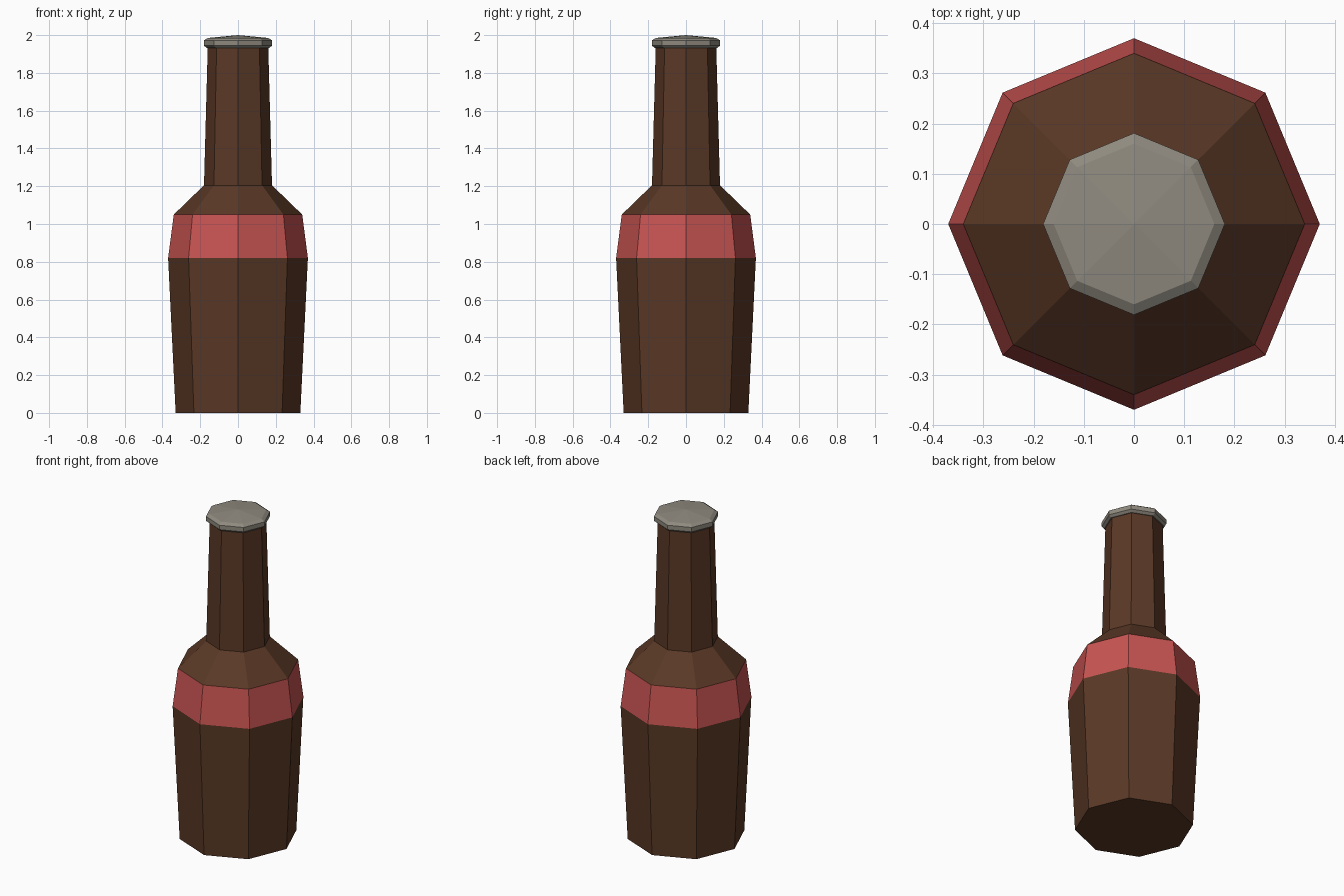
import bpy, bmesh, math

if "Cube" in bpy.data.objects:
    bpy.data.objects.remove(bpy.data.objects["Cube"])

SIDES = 8


def material(name, rgb):
    m = bpy.data.materials.new(name)
    m.diffuse_color = (*rgb, 1)
    m.use_nodes = True
    m.node_tree.nodes["Principled BSDF"].inputs["Base Color"].default_value = m.diffuse_color
    return m


def lathe(name, profile, mats, pick=lambda z: 0):
    """Spin a (radius, z) profile into a closed eight-sided solid."""
    bm = bmesh.new()
    rings = []
    for r, z in profile:
        if r == 0:
            rings.append([bm.verts.new((0, 0, z))] * SIDES)
        else:
            rings.append([bm.verts.new((r * math.cos(math.tau * i / SIDES),
                                        r * math.sin(math.tau * i / SIDES), z))
                          for i in range(SIDES)])
    for low, high in zip(rings, rings[1:]):
        for i in range(SIDES):
            j = (i + 1) % SIDES
            bm.faces.new(dict.fromkeys((low[i], low[j], high[j], high[i])))
    bm.faces.new(rings[0][::-1])
    if profile[-1][0] > 0:
        bm.faces.new(rings[-1])
    bmesh.ops.recalc_face_normals(bm, faces=bm.faces)
    for f in bm.faces:
        f.material_index = pick(f.calc_center_median().z)
    me = bpy.data.meshes.new(name)
    bm.to_mesh(me)
    bm.free()
    for m in mats:
        me.materials.append(m)
    ob = bpy.data.objects.new(name, me)
    bpy.context.collection.objects.link(ob)
    return ob


brown = material("brown_glass", (0.102, 0.040, 0.019))
red = material("red_label", (0.578, 0.089, 0.084))
grey = material("grey_metal", (0.275, 0.254, 0.212))

# Glass body with the label band between two rings
lathe("bottle_body",
      [(0.33, 0), (0.37, 0.82), (0.34, 1.05), (0.18, 1.205), (0.16, 1.945)],
      [brown, red], lambda z: 1 if 0.83 < z < 1.04 else 0)

# Crown cap with a flared rim and a low peak
lathe("bottle_cap",
      [(0.166, 1.932), (0.181, 1.945), (0.181, 1.972), (0.16, 1.985), (0, 2.0)],
      [grey])
